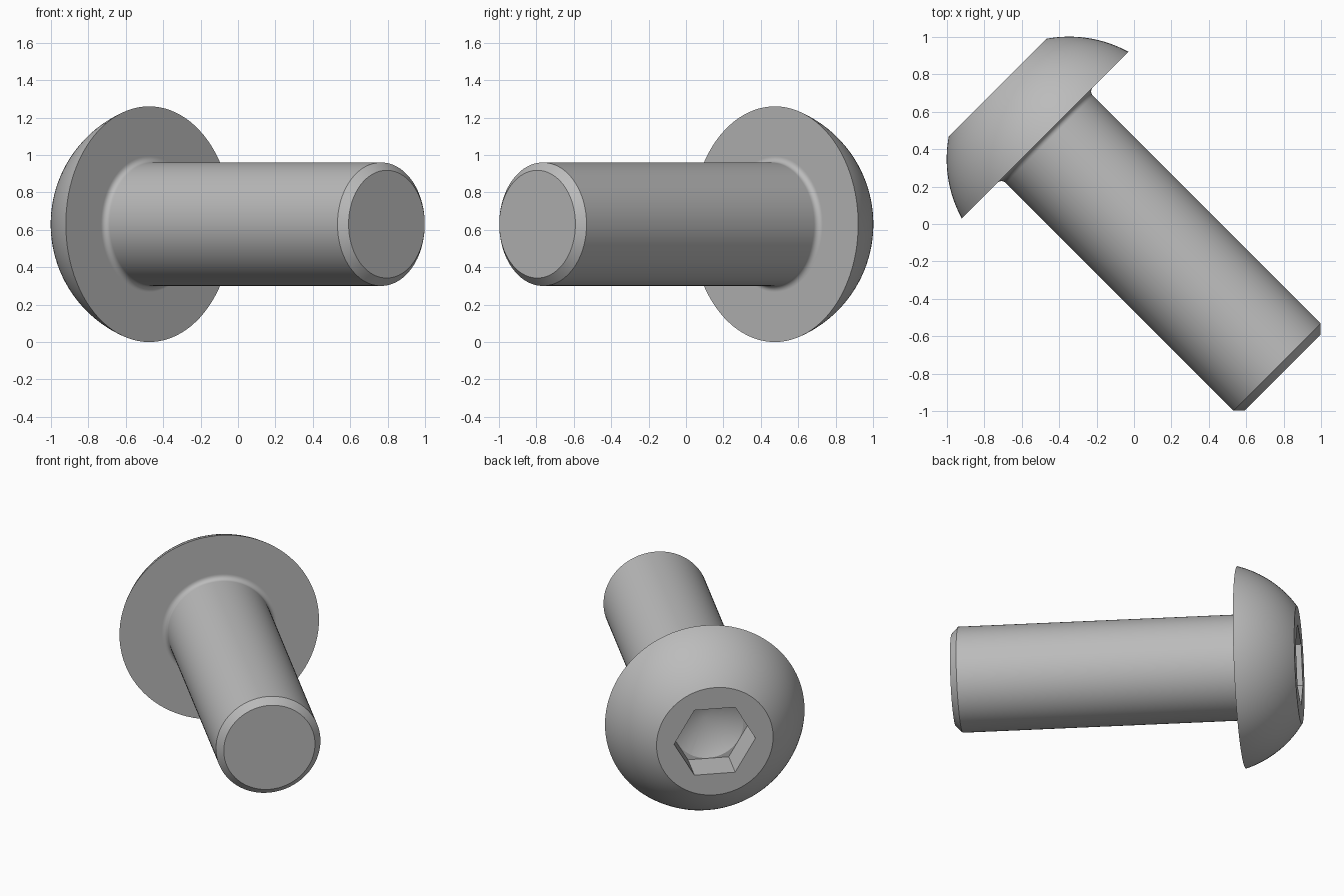
import bpy
import bmesh
from math import sin, cos, pi, asin, sqrt, radians
from mathutils import Matrix, Vector

cube = bpy.data.objects.get("Cube")
if cube:
    bpy.data.objects.remove(cube)

# Main dimensions, measured along the bolt axis from head to tip
HEAD_TOP, HEAD_BASE, TIP = -1.032, -0.672, 1.124
HEAD_R, CROWN_R, SHANK_R = 0.63, 0.368, 0.33
CHAMFER, FILLET = 0.042, 0.03
SOCKET_R, SOCKET_DEPTH, DRILL_R, DRILL_DEPTH = 0.257, 0.23, 0.22, 0.355
DOME_CENTRE, DOME_R = -0.489, 0.656

# Local z runs along the bolt, which lies level and turned diagonally
s = sqrt(0.5)
PLACE = Matrix(((s, 0, s, 0), (s, 0, -s, 0), (0, 1, 0, HEAD_R), (0, 0, 0, 1)))


def revolve(name, profile, sides):
    """Turn a (radius, axial) profile into a closed solid."""
    bm = bmesh.new()
    verts = [bm.verts.new((r, 0, t)) for r, t in profile]
    edges = [bm.edges.new(pair) for pair in zip(verts, verts[1:])]
    bmesh.ops.spin(bm, geom=verts + edges, cent=(0, 0, 0), axis=(0, 0, 1),
                   angle=2 * pi, steps=sides)
    bmesh.ops.remove_doubles(bm, verts=bm.verts[:], dist=1e-5)
    bmesh.ops.recalc_face_normals(bm, faces=bm.faces[:])
    mesh = bpy.data.meshes.new(name)
    bm.to_mesh(mesh)
    bm.free()
    obj = bpy.data.objects.new(name, mesh)
    bpy.context.collection.objects.link(obj)
    obj.matrix_world = PLACE
    return obj


# Domed head: arc of a sphere centred on the axis
start, end = asin(CROWN_R / DOME_R), asin(HEAD_R / DOME_R)
dome = []
for i in range(17):
    a = start + (end - start) * i / 16
    dome.append((DOME_R * sin(a), DOME_CENTRE - DOME_R * cos(a)))
dome[-1] = (HEAD_R, HEAD_BASE)

# Fillet between the underside of the head and the shank
fillet = [(SHANK_R + FILLET * (1 - sin(a)), HEAD_BASE + FILLET * (1 - cos(a)))
          for a in [pi / 2 * i / 6 for i in range(7)]]

profile = ([(0, HEAD_TOP)] + dome
           + [(SHANK_R + FILLET + 0.004, HEAD_BASE)] + fillet
           + [(SHANK_R, HEAD_BASE + FILLET + 0.004),
              (SHANK_R, TIP - CHAMFER), (SHANK_R - CHAMFER, TIP), (0, TIP)])
bolt = revolve("button_head_bolt", profile, 96)

# Hex socket, then the conical drill point at its floor
floor = HEAD_TOP + SOCKET_DEPTH
above = HEAD_TOP - 0.1
hex_cutter = revolve("hex_cutter", [(0, above), (SOCKET_R, above),
                                    (SOCKET_R, floor), (0, floor)], 6)
drill_cutter = revolve("drill_cutter", [(0, above), (DRILL_R, above),
                                        (DRILL_R, floor),
                                        (0, HEAD_TOP + DRILL_DEPTH)], 48)

bpy.ops.object.select_all(action='DESELECT')
bpy.context.view_layer.objects.active = bolt
bolt.select_set(True)
for cutter in (hex_cutter, drill_cutter):
    cutter.hide_render = True
    mod = bolt.modifiers.new("socket", 'BOOLEAN')
    mod.operation = 'DIFFERENCE'
    mod.solver = 'EXACT'
    mod.object = cutter
    bpy.ops.object.modifier_apply(modifier=mod.name)
    bpy.data.objects.remove(cutter)

# Plain grey steel
steel = bpy.data.materials.new("grey_steel")
steel.use_nodes = True
colour = (0.5, 0.5, 0.5, 1)
steel.diffuse_color = colour
steel.node_tree.nodes["Principled BSDF"].inputs["Base Color"].default_value = colour
bolt.data.materials.clear()
bolt.data.materials.append(steel)

bpy.ops.object.shade_smooth_by_angle(angle=radians(25))
